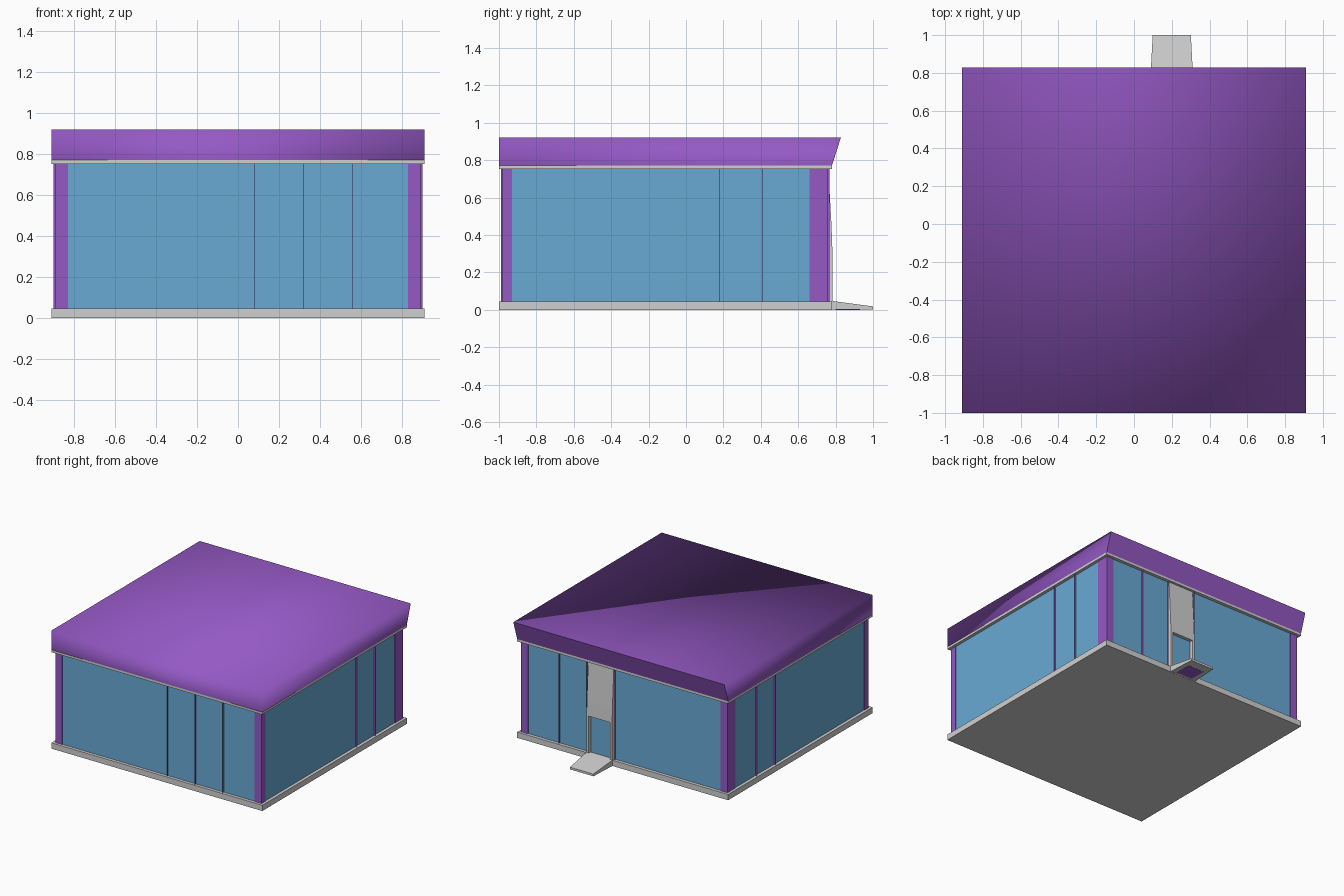
import bpy, bmesh

if "Cube" in bpy.data.objects:
    bpy.data.objects.remove(bpy.data.objects["Cube"])


def material(name, rgb):
    m = bpy.data.materials.new(name)
    m.diffuse_color = (*rgb, 1)
    m.use_nodes = True
    m.node_tree.nodes["Principled BSDF"].inputs["Base Color"].default_value = m.diffuse_color
    return m


PURPLE = material("purple", (0.30, 0.10, 0.56))
BLUE = material("glass blue", (0.14, 0.40, 0.66))
GREY = material("light grey", (0.63, 0.63, 0.63))


def finish(name, bm, mat):
    bmesh.ops.recalc_face_normals(bm, faces=bm.faces)
    me = bpy.data.meshes.new(name)
    bm.to_mesh(me)
    bm.free()
    me.materials.append(mat)
    ob = bpy.data.objects.new(name, me)
    bpy.context.collection.objects.link(ob)
    return ob


def box(name, x0, x1, y0, y1, z0, z1, mat):
    bm = bmesh.new()
    bmesh.ops.create_cube(bm, size=1)
    for v in bm.verts:
        v.co = (x1 if v.co.x > 0 else x0, y1 if v.co.y > 0 else y0,
                z1 if v.co.z > 0 else z0)
    return finish(name, bm, mat)


def prism(name, profile, xa, xb, mat, taper=None, smooth=False):
    """Extrude a (y, z) profile along x; taper(y) moves the ends inward."""
    bm = bmesh.new()
    rings = []
    for x, s in ((xa, 1), (xb, -1)):
        rings.append([bm.verts.new((x + s * (taper(y) if taper else 0), y, z))
                      for y, z in profile])
    a, b = rings
    n = len(profile)
    bm.faces.new(a)
    bm.faces.new(b[::-1])
    for i in range(n):
        j = (i + 1) % n
        bm.faces.new((a[i], b[i], b[j], a[j]))
    bmesh.ops.recalc_face_normals(bm, faces=bm.faces)
    if smooth:
        # soft front and sides, flat back and underside
        for f in bm.faces:
            f.smooth = f.normal.y < 0.5 and f.normal.z > -0.5
    return finish(name, bm, mat)


Z0, Z1 = 0.045, 0.752

# floor slab, eaves trim and roof
box("floor_slab", -0.91, 0.91, -1, 0.78, 0, Z0, GREY)
box("eaves_trim", -0.91, 0.91, -1, 0.78, Z1, 0.77, GREY)
prism("roof", [(-1, 0.77), (0.78, 0.77), (0.828, 0.92), (-1, 0.92)],
      -0.91, 0.91, PURPLE, smooth=True)

# corner posts
for s, side in ((-1, "left"), (1, "right")):
    xa, xb = sorted((s * 0.83, s * 0.89))
    box("front_post_" + side, xa, xb, -0.98, -0.93, Z0, Z1, PURPLE)
    box("rear_post_" + side, xa, xb, 0.66, 0.76, Z0, Z1, PURPLE)

# glass walls with very thin fins at the panel joints
box("front_glass", -0.83, 0.83, -0.976, -0.955, Z0, Z1, BLUE)
box("rear_glass", -0.83, 0.83, 0.735, 0.755, Z0, Z1, BLUE)
for x in (0.08, 0.32, 0.56):
    box("front_fin", x - 0.001, x + 0.001, -0.99, -0.975, Z0, Z1, PURPLE)
    box("rear_fin", x - 0.001, x + 0.001, 0.754, 0.768, Z0, Z1, PURPLE)
for s, side in ((-1, "left"), (1, "right")):
    xa, xb = sorted((s * 0.865, s * 0.886))
    box("side_glass_" + side, xa, xb, -0.93, 0.66, Z0, Z1, BLUE)
    xa, xb = sorted((s * 0.885, s * 0.90))
    for y in (0.18, 0.41):
        box("side_fin_" + side, xa, xb, y - 0.001, y + 0.001, Z0, Z1, PURPLE)

# doorway: upper panel, two jambs, open below
prism("door_panel", [(0.752, Z1), (0.761, Z1), (0.778, 0.45), (0.782, 0.335),
                     (0.752, 0.335)], 0.09, 0.31, GREY)
for x in (0.09, 0.292):
    box("door_jamb", x, x + 0.018, 0.752, 0.782, Z0, 0.335, GREY)

# entrance ramp, narrower at its outer end, with a purple underside plate
prism("ramp", [(0.775, 0.001), (1, 0.001), (1, 0.018), (0.775, 0.048)],
      0.087, 0.313, GREY, taper=lambda y: 0.012 * (y - 0.775) / 0.225)
box("ramp_underside", 0.13, 0.27, 0.80, 0.93, 0, 0.004, PURPLE)
